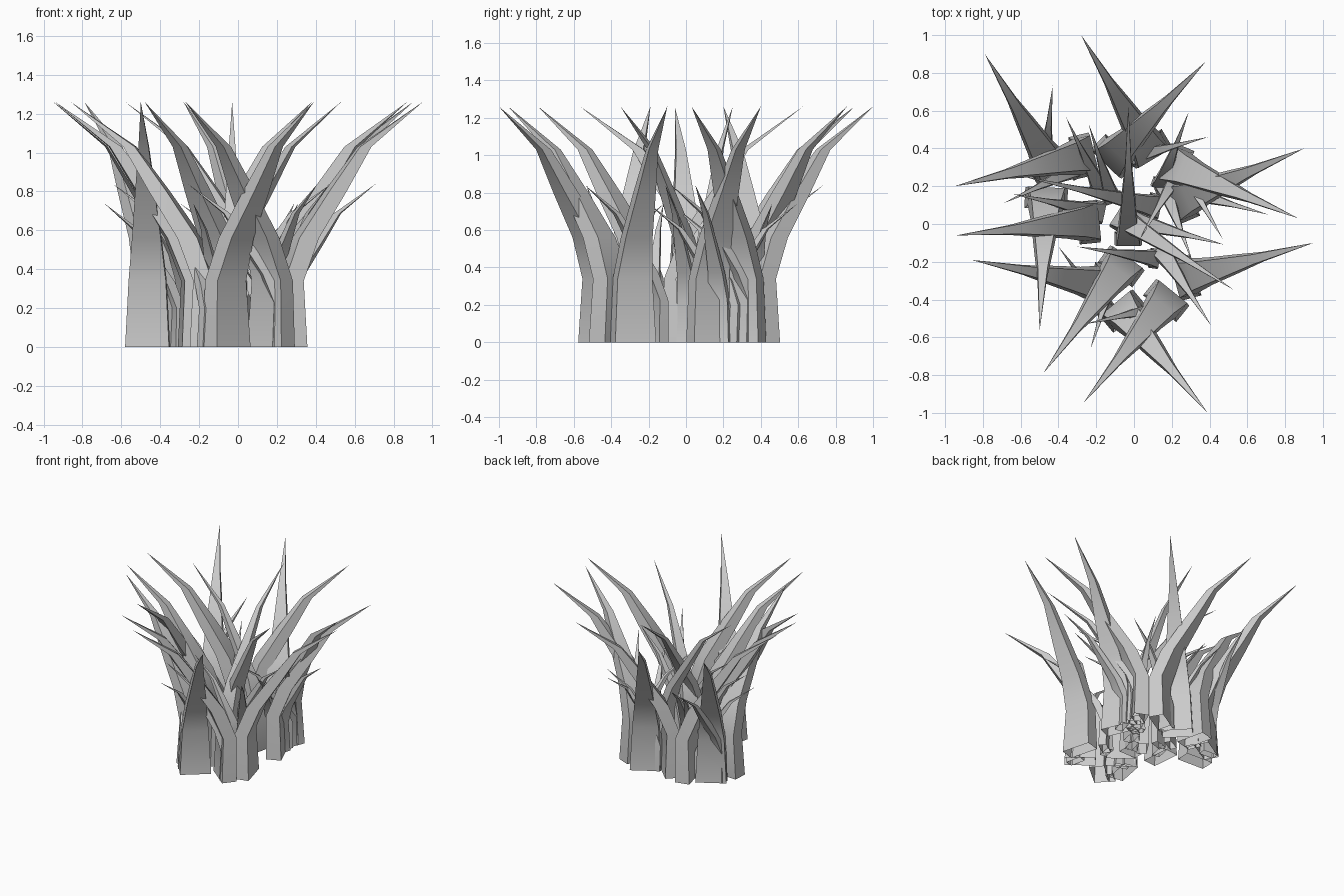
import bpy, bmesh, math

if "Cube" in bpy.data.objects:
    bpy.data.objects.remove(bpy.data.objects["Cube"])

# Blade profile: height, outward lean, half thickness, half width
PROFILE = [(0, 0, .055, .113), (.34, -.01, .05, .096), (.56, .075, .052, .074),
           (.80, .235, .046, .05), (1.03, .39, .03, .026)]
TIP_Z, REACH = 1.26, .70


def blade(name, x, y, dx, dy, slim=1.0, height=TIP_Z):
    """Curved four-sided blade, open below, with tip (x, y), leaning along (dx, dy)."""
    k = height / TIP_Z
    n = math.hypot(dx, dy)
    dx, dy = dx / n, dy / n
    bx, by = x - dx * REACH * k, y - dy * REACH * k
    bm = bmesh.new()
    rings = []
    for z, s, t, w in PROFILE:
        ring = []
        for a, b in ((-1, -1), (1, -1), (1, 1), (-1, 1)):
            u, v = (s + a * t * slim) * k, b * w * k * slim
            ring.append(bm.verts.new((bx + dx * u - dy * v, by + dy * u + dx * v, z * k)))
        rings.append(ring)
    tip = bm.verts.new((x, y, height))
    for lo, hi in zip(rings, rings[1:]):
        for i in range(4):
            j = (i + 1) % 4
            bm.faces.new((lo[i], lo[j], hi[j], hi[i]))
    for i in range(4):
        bm.faces.new((rings[-1][i], rings[-1][(i + 1) % 4], tip))
    me = bpy.data.meshes.new(name)
    bm.to_mesh(me)
    bm.free()
    ob = bpy.data.objects.new(name, me)
    bpy.context.collection.objects.link(ob)
    bpy.context.view_layer.objects.active = ob
    ob.select_set(True)
    bpy.ops.object.shade_smooth_by_angle(angle=math.radians(40))
    ob.select_set(False)


# Tall blades: tip x, tip y, lean direction, optional slimness
TALL = [(-.79, .90, -.51, .86), (-.28, 1.0, -.51, .86), (.38, .86, .70, .72),
        (.90, .40, .92, .39), (.87, .03, .92, -.39), (.95, -.10, .96, .26),
        (.39, -1.0, .64, -.77), (-.27, -.95, -.63, -.78), (-.48, -.79, -.59, -.81),
        (-.86, -.19, -.98, .19), (-.94, -.06, -1, -.10), (-.95, .20, -.97, -.23),
        (-.03, .625, 0, 1, .65), (-.58, .25, -.97, .22, .6), (-.50, -.565, -.05, -1),
        (.53, -.35, .84, -.54, .65)]
for p in TALL:
    blade("tall_blade", *p)

# Medium blades
MEDIUM = [(.71, .05, .96, -.27), (.48, -.11, .95, -.25), (.41, -.54, .55, -.83),
          (-.645, .16, -.95, .2), (-.43, .735, .1, 1),
          (-.26, -.53, -.97, -.22), (.47, -.08, .5, -.86)]
for p in MEDIUM:
    blade("medium_blade", *p, slim=.8, height=.84)

# Short blades
SHORT = [(-.69, .11, -.9, -.43), (-.23, -.66, -.3, -.95), (-.36, .565, -.43, .9),
         (-.24, .53, -.3, .95), (.29, .595, .35, .93), (.39, .46, .95, .25),
         (-.30, -.12, -.98, .15), (-.40, -.12, -.6, .8), (.31, -.20, .35, -.93),
         (.03, -.08, -.5, -.86)]
for p in SHORT:
    blade("short_blade", *p, slim=.8, height=.74)
